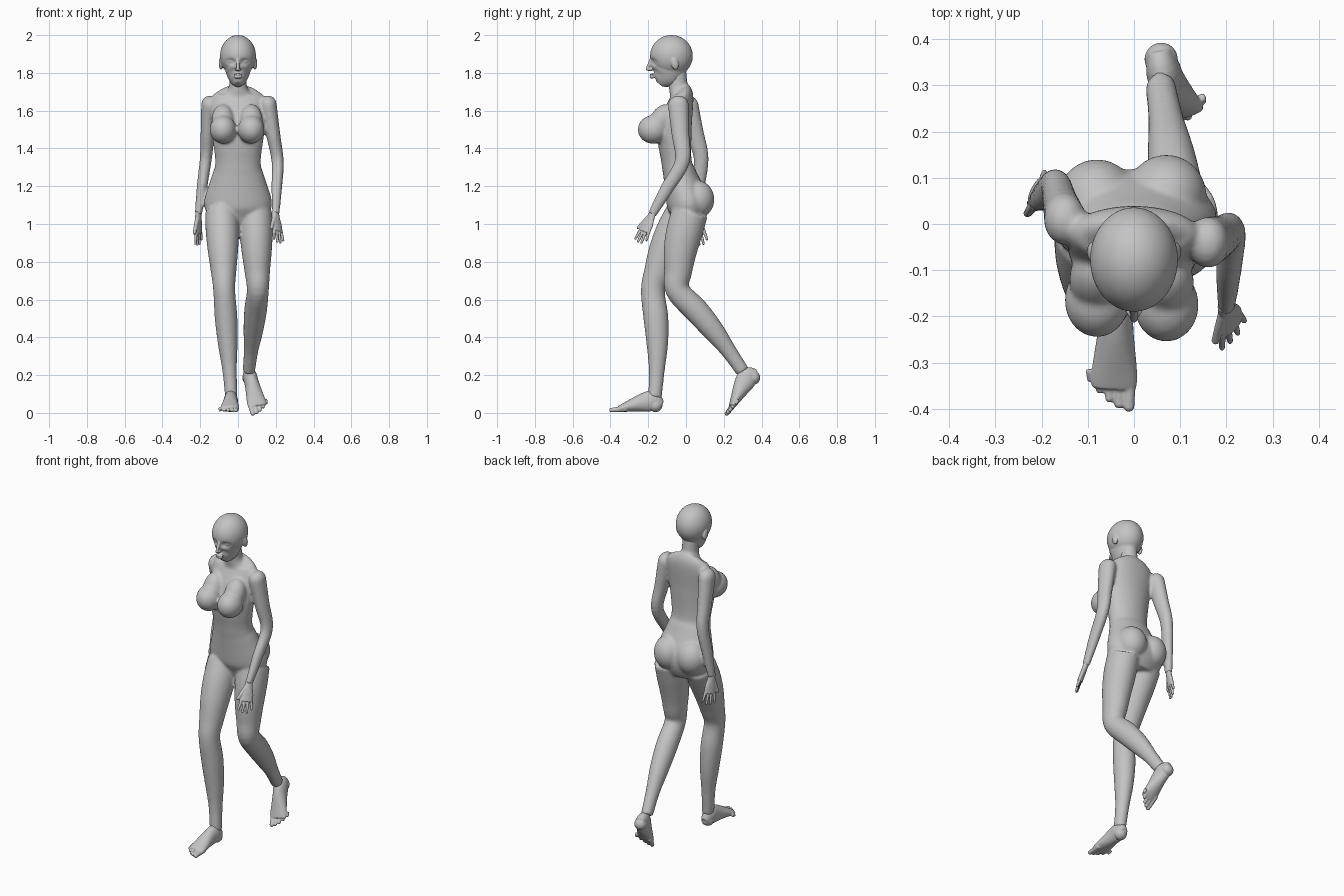
import bpy, bmesh, math
from mathutils import Vector, Matrix

default_cube = bpy.data.objects.get("Cube")
if default_cube:
    bpy.data.objects.remove(default_cube, do_unlink=True)

clay = bpy.data.materials.new("clay_grey")
clay.use_nodes = True
grey = (.55, .55, .55, 1)
clay.diffuse_color = grey
clay.node_tree.nodes["Principled BSDF"].inputs["Base Color"].default_value = grey
X, Y, Z = Matrix.Identity(3)


def spline(stations, steps=5):
    """Smoothly interpolate tuples of numbers."""
    padded = [stations[0], *stations, stations[-1]]
    result = []
    for before, start, end, after in zip(padded, padded[1:], padded[2:], padded[3:]):
        for step in range(steps):
            t = step / steps
            blend = t * t * (3 - 2 * t)
            pull_out, pull_in = t * (1 - t) ** 2 / 2, t * t * (1 - t) / 2
            result.append([q + (r - q) * blend + (r - p) * pull_out - (s - q) * pull_in
                           for p, q, r, s in zip(before, start, end, after)])
    return result + [list(stations[-1])]


def tube(bm, stations, side=X, count=28):
    """Loft ellipses (x, y, z, half width, half depth) along a path."""
    path = spline(stations)
    centres = [Vector(point[:3]) for point in path]
    last = len(path) - 1
    rings = []
    for index, (centre, point) in enumerate(zip(centres, path)):
        tangent = (centres[min(index + 1, last)] - centres[max(index - 1, 0)]).normalized()
        across = (side - tangent * side.dot(tangent)).normalized()
        depth = tangent.cross(across)
        ring = []
        for corner in range(count):
            angle = math.tau * corner / count
            offset = across * point[3] * math.cos(angle) + depth * point[4] * math.sin(angle)
            ring.append(bm.verts.new(centre + offset))
        rings.append(ring)
    for lower, upper in zip(rings, rings[1:]):
        for k in range(count):
            bm.faces.new((lower[k - 1], lower[k], upper[k], upper[k - 1]))
    bm.faces.new(rings[0])
    bm.faces.new(rings[-1])


def ball(bm, centre, radii, turn=0):
    matrix = Matrix.Translation(centre) @ Matrix.Rotation(turn, 4, 'X') @ Matrix.Diagonal((*radii, 1))
    bmesh.ops.create_uvsphere(bm, u_segments=48, v_segments=32, radius=1, matrix=matrix)


def column(bm, profile):
    """Upright loft on the centre line from (z, y, half width, half depth)."""
    tube(bm, [(0, y, z, width, depth) for z, y, width, depth in profile], count=64)


def limb(bm, joints, radii, depth, bow=0):
    """Two-part limb with evenly spaced radii; bow curves each half in y."""
    top, middle, end = map(Vector, joints)
    stations = []
    for index, radius in enumerate(radii):
        t = 2 * index / (len(radii) - 1)
        point = top.lerp(middle, t) if t < 1 else middle.lerp(end, t - 1)
        point.y -= bow * math.sin(math.pi * t)
        stations.append((*point, radius, radius * depth))
    tube(bm, stations)


def digit(bm, root, tip, radius, side):
    """Tapered finger or toe with a rounded end."""
    end_radius = radius * .75
    middle = root.lerp(tip, .5)
    tube(bm, [(*root, radius, radius), (*middle, radius * .9, radius * .9),
              (*tip, end_radius, end_radius)], side, 12)
    ball(bm, tip, [end_radius] * 3)


def finish(bm, name, voxel, smoothing):
    """Fuse the overlapping volumes into one smooth skin."""
    bmesh.ops.recalc_face_normals(bm, faces=bm.faces)
    mesh = bpy.data.meshes.new(name)
    bm.to_mesh(mesh)
    bm.free()
    mesh.materials.append(clay)
    obj = bpy.data.objects.new(name, mesh)
    bpy.context.collection.objects.link(obj)
    fuse = obj.modifiers.new("fuse", 'REMESH')
    fuse.mode = 'VOXEL'
    fuse.voxel_size = voxel
    fuse.use_smooth_shade = True
    soften = obj.modifiers.new("soften", 'SMOOTH')
    soften.factor = .5
    soften.iterations = smoothing


def frame(aim, across):
    """Unit directions along, across and above an extremity."""
    along = Vector(aim).normalized()
    sideways = Vector(across)
    sideways = (sideways - along * sideways.dot(along)).normalized()
    return along, sideways


def hand(name, wrist, aim, across):
    """Palm, four fingers and a thumb; across points to the thumb."""
    bm = bmesh.new()
    along, sideways = frame(aim, across)

    def at(length, over):
        return Vector(wrist) + along * length + sideways * over
    tube(bm, [(*at(length, 0), width, .015)
              for length, width in ((-.02, .02), (.02, .025), (.06, .036), (.1, .035))], sideways)
    for k, length in enumerate((.06, .07, .07, .05)):
        over = .027 - .018 * k
        digit(bm, at(.08, over), at(.09 + length, over * 1.4), .009, sideways)
    digit(bm, at(.02, .015), at(.09, .05), .012, sideways)
    finish(bm, name, .0035, 2)


def foot(name, heel, aim, across):
    """Foot lofted from heel to toes; across points to the big toe."""
    bm = bmesh.new()
    along, sideways = frame(aim, across)
    above = along.cross(sideways)
    above *= math.copysign(1, above.z)

    def at(length, over, rise):
        return Vector(heel) + along * length + sideways * over + above * rise
    # Each station rests on the sole, so its centre height is its half height
    tube(bm, [(*at(length, -length / 30, height + .005), width, height)
              for length, width, height in ((.01, .025, .03), (.05, .037, .055), (.1, .038, .05),
                                            (.2, .05, .024), (.23, .048, .016))], sideways)
    ball(bm, at(.036, 0, .04), [.036] * 3)
    for k in range(5):
        over, radius = .025 - .021 * k, .016 - .0015 * k
        digit(bm, at(.19, over, .022), at(.27 - .003 * k * (k + 1), over, .015), radius, sideways)
    finish(bm, name, .004, 2)


# Torso and neck
body = bmesh.new()
column(body, [(1.71, -.03, .07, .05), (1.67, -.02, .14, .06), (1.5, -.06, .14, .09),
              (1.33, -.05, .12, .08), (1.25, -.03, .14, .09), (1.1, .01, .18, .11), (1, .01, .12, .07)])
column(body, [(1.82, -.05, .05, .05), (1.72, -.04, .05, .05), (1.66, -.03, .11, .05)])

# Chest and seat volumes, slightly turned by the stride
for x, turn in ((.07, -.01), (-.08, 0)):
    ball(body, (x, turn - .165, 1.5), (.07, .08, .075))
    ball(body, (x, turn - .12, 1.55), (.06, .06, .09), -.5)
    ball(body, (x, .05 - turn, 1.13), (.087, .09, .1))

# Arms: left swings forward, right swings back
left_wrist, right_wrist = (.2, -.18, 1.05), (-.21, .05, 1.05)
for joints in (((.16, -.04, 1.63), (.21, -.02, 1.33), left_wrist),
               ((-.15, .01, 1.63), (-.17, .08, 1.35), right_wrist)):
    limb(body, joints, (.045, .038, .032, .028, .019), 1.25)
    ball(body, joints[0], (.045, .055, .05))

# Legs: right planted in front, left trailing with a bent knee
for joints in (((-.086, -.01, 1.06), (-.073, -.175, .65), (-.035, -.165, .08)),
               ((.093, .02, 1.06), (.105, -.045, .65), (.057, .3, .22))):
    limb(body, joints, (.088, .088, .08, .068, .058, .06, .052, .038, .033), 1.1, .018)
finish(body, "body", .008, 7)

# Head: skull, jaw, then pressed eye sockets
head = bmesh.new()
ball(head, (0, -.077, 1.89), (.095, .113, .11))
column(head, [(1.74, -.14, .02, .02), (1.76, -.125, .04, .055), (1.8, -.1, .063, .087), (1.88, -.08, .085, .107)])
for vert in head.verts:
    if vert.co.y < -.1:
        across, up = abs(vert.co.x) - .036, vert.co.z - 1.86
        vert.co.y += .016 * math.exp(-(across / .02) ** 2 - (up / .013) ** 2)

# Nose, lips, eyes and ears
digit(head, Vector((0, -.182, 1.87)), Vector((0, -.206, 1.82)), .011, X)
ball(head, (0, -.19, 1.817), (.017, .014, .008))
for z in (1.789, 1.777):
    ball(head, (0, -.18, z), (.024, .013, .007))
for side in (1, -1):
    ball(head, (side * .036, -.153, 1.86), (.017, .016, .01))
    ball(head, (side * .09, -.06, 1.85), (.012, .02, .034), .25)
finish(head, "head", .004, 3)

hand("left_hand", left_wrist, (.1, -.4, -.9), (-.6, -.8, 0))
hand("right_hand", right_wrist, (0, .2, -1), (-.4, -.9, 0))
foot("right_foot", (-.036, -.125, 0), -Y, X)
foot("left_foot", (.052, .41, .185), (.05, -.175, -.19), -X)
